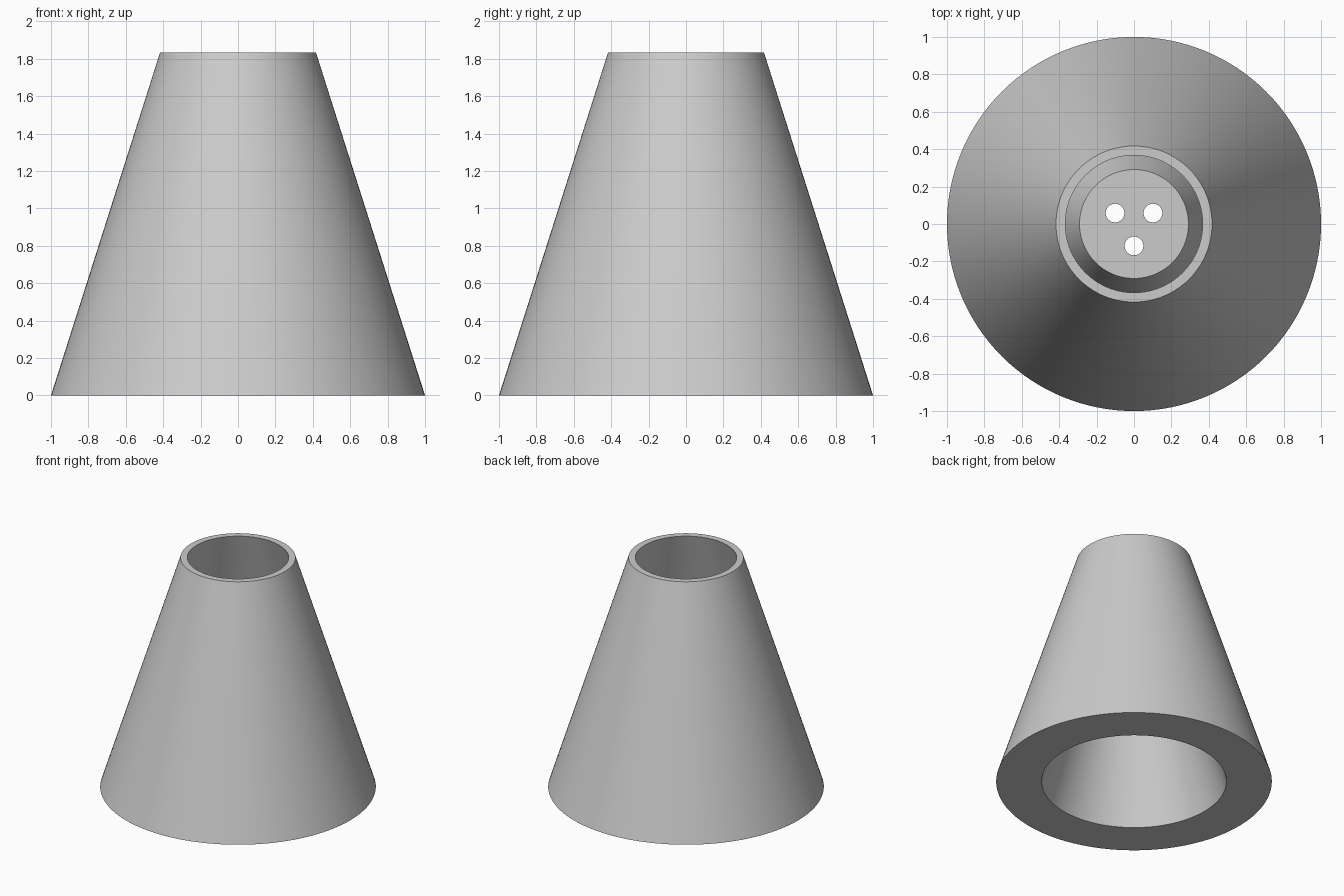
import bpy
import math

cube = bpy.data.objects.get("Cube")
if cube:
    bpy.data.objects.remove(cube, do_unlink=True)

grey = bpy.data.materials.new("plain_grey")
grey.use_nodes = True
colour = (0.6, 0.6, 0.6, 1)
grey.diffuse_color = colour
grey.node_tree.nodes["Principled BSDF"].inputs["Base Color"].default_value = colour

HEIGHT = 1.833
WALL = 0.05
HAT_TOP = 1.333                   # top of the perforated inner cone
SLOPE = (1 - 0.417) / HEIGHT      # all walls run parallel
OVER = 0.1                        # cutters reach past open ends


def cone(name, base, z_low, z_high, slope=SLOPE, x=0, y=0, sides=128):
    """Frustum between two heights; base is its radius carried down to z = 0."""
    bpy.ops.mesh.primitive_cone_add(
        vertices=sides, radius1=base - slope * z_low, radius2=base - slope * z_high,
        depth=z_high - z_low, location=(x, y, (z_low + z_high) / 2))
    obj = bpy.context.object
    obj.name = name
    obj.data.materials.append(grey)
    return obj


def combine(body, other, operation):
    """Merge or subtract another solid, then discard it."""
    other.hide_render = True
    mod = body.modifiers.new("combine", 'BOOLEAN')
    mod.operation = operation
    mod.solver = 'EXACT'
    mod.object = other
    bpy.context.view_layer.objects.active = body
    bpy.ops.object.modifier_apply(modifier=mod.name)
    bpy.data.objects.remove(other, do_unlink=True)


# Tapered outer shell with a closed floor and an open top
body = cone("tapered_shell", 1, 0, HEIGHT)
combine(body, cone("cavity_cutter", 1 - WALL, WALL, HEIGHT + OVER), 'DIFFERENCE')

# Inner cone standing on the floor, hollow and open underneath
combine(body, cone("inner_cone", 0.715, WALL / 2, HAT_TOP), 'UNION')
combine(body, cone("hollow_cutter", 0.67, -OVER, HAT_TOP - WALL), 'DIFFERENCE')

# Three drain holes through the top of the inner cone
for i in range(3):
    a = math.radians(30 + 120 * i)
    combine(body, cone("drain_cutter", 0.05, HAT_TOP - OVER, HAT_TOP + OVER, 0,
                       0.117 * math.cos(a), 0.117 * math.sin(a), 48), 'DIFFERENCE')

bpy.ops.object.select_all(action='DESELECT')
body.select_set(True)
bpy.context.view_layer.objects.active = body
bpy.ops.object.transform_apply(location=True, rotation=True, scale=True)
bpy.ops.object.shade_smooth_by_angle(angle=math.radians(30))
